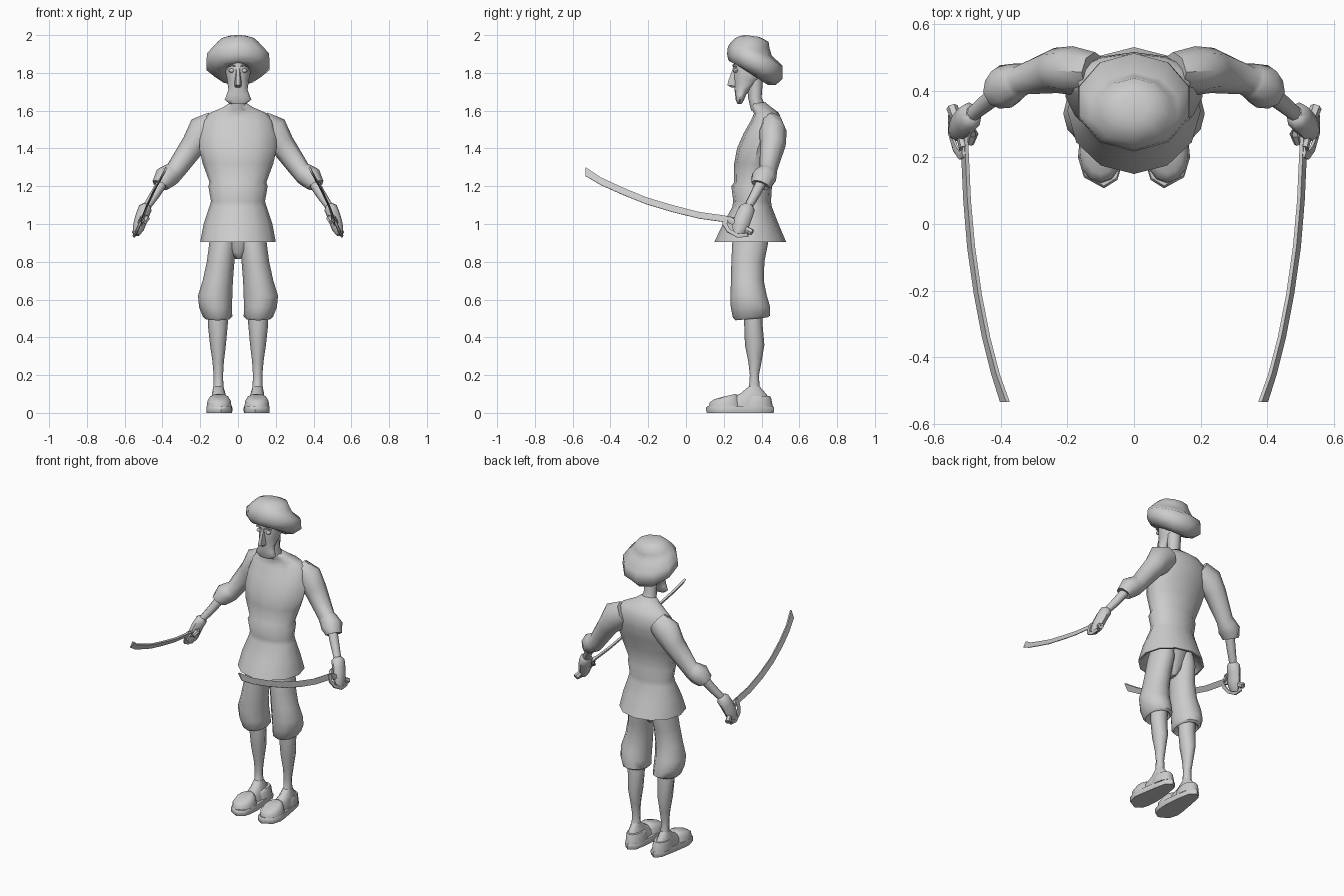
import bpy, bmesh, math
from mathutils import Vector

grey = bpy.data.materials.new("plain_grey")
grey.diffuse_color = (0.6, 0.6, 0.6, 1)


def loft(name, rings, mirror=False, angle=50):
    """Skin a list of closed point rings, capping both ends."""
    bm = bmesh.new()
    vs = [[bm.verts.new(p) for p in r] for r in rings]
    n = len(vs[0])
    for a, b in zip(vs, vs[1:]):
        for i in range(n):
            j = (i + 1) % n
            bm.faces.new((a[i], a[j], b[j], b[i]))
    bm.faces.new(vs[0])
    bm.faces.new(vs[-1])
    bmesh.ops.recalc_face_normals(bm, faces=bm.faces)
    me = bpy.data.meshes.new(name)
    bm.to_mesh(me)
    bm.free()
    me.materials.append(grey)
    ob = bpy.data.objects.new(name, me)
    bpy.context.collection.objects.link(ob)
    bpy.ops.object.select_all(action='DESELECT')
    ob.select_set(True)
    bpy.context.view_layer.objects.active = ob
    bpy.ops.object.shade_smooth_by_angle(angle=math.radians(angle))
    if mirror:
        ob.modifiers.new("mirror", 'MIRROR').use_mirror_merge = False
    return ob


def ring(yf, zf, yb, zb, w, cx=0, n=12):
    """Oval from a front point to a back point with half width w."""
    pts = []
    for i in range(n):
        a = 2 * math.pi * i / n
        t = (1 - math.cos(a)) / 2
        pts.append((cx + w * math.sin(a), yf + (yb - yf) * t, zf + (zb - zf) * t))
    return pts


def flat(z, yf, yb, w, cx=0, n=12):
    return ring(yf, z, yb, z, w, cx, n)


def tube(path, n=8):
    """Rings along a path of (x, y, z, radius across, radius in depth)."""
    ps = [Vector(p[:3]) for p in path]
    out = []
    for i, p in enumerate(path):
        t = (ps[min(i + 1, len(ps) - 1)] - ps[max(i - 1, 0)]).normalized()
        ref = Vector((0, 1, 0)) if abs(t.y) < 0.8 else Vector((0, 0, 1))
        s = (ref - t * ref.dot(t)).normalized()
        u = t.cross(s)
        out.append([ps[i] + u * p[3] * math.cos(2 * math.pi * k / n)
                    + s * p[4] * math.sin(2 * math.pi * k / n) for k in range(n)])
    return out


# Tunic with flared hem, belt line and shoulders
loft("tunic", [
    flat(.97, .23, .45, .14), flat(.905, .165, .515, .188), flat(.905, .15, .53, .2),
    flat(1.00, .195, .49, .182), flat(1.09, .245, .455, .152), flat(1.12, .25, .45, .143),
    flat(1.20, .24, .455, .157), flat(1.22, .255, .45, .15), flat(1.32, .255, .47, .187),
    flat(1.40, .27, .49, .205), ring(.305, 1.48, .515, 1.48, .205),
    ring(.345, 1.55, .51, 1.545, .19), ring(.36, 1.585, .49, 1.59, .15),
    ring(.345, 1.615, .45, 1.62, .08), ring(.34, 1.635, .42, 1.645, .045)])

# Sleeves with puffed cuffs
loft("sleeve", tube([
    (.12, .455, 1.53, .07, .06), (.185, .46, 1.49, .088, .073), (.235, .46, 1.42, .066, .068),
    (.33, .435, 1.285, .053, .047), (.352, .428, 1.265, .058, .055),
    (.385, .412, 1.245, .062, .068), (.412, .395, 1.205, .046, .052),
    (.402, .400, 1.215, .028, .03)]), True)

# Forearms, hands and thumbs
loft("forearm", tube([(.385, .41, 1.245, .03, .03), (.44, .365, 1.155, .026, .027),
                      (.495, .32, 1.075, .02, .022)]), True)
loft("hand", tube([
    (.483, .33, 1.10, .022, .025), (.49, .325, 1.085, .036, .042), (.505, .31, 1.05, .035, .045),
    (.518, .295, 1.01, .034, .045), (.528, .285, .975, .03, .042),
    (.54, .275, .945, .018, .024)]), True)
loft("thumb", tube([(.49, .31, 1.06, .016, .016), (.483, .27, 1.03, .017, .017),
                    (.49, .24, 1.01, .010, .010)], 6), True)

# Curved sabre blades: flat strips lying in a leaning plane
lean = Vector((-.45, 0, .89))
thick = Vector((.89, 0, .45)) * .006


def blade(path):
    out = []
    for x, y, z, w in path:
        c, h = Vector((x, y, z)), lean * w
        out.append([c + h + thick, c + h - thick, c - h - thick * .3, c - h + thick * .3])
    return out


loft("sabre_blade", blade([
    (.512, .29, 1.01, .017), (.508, .20, 1.027, .018), (.502, .07, 1.045, .018),
    (.490, -.07, 1.08, .019), (.470, -.21, 1.122, .019), (.445, -.34, 1.175, .02),
    (.417, -.45, 1.225, .021), (.389, -.533, 1.277, .025)]), True, 30)

# Sabre grip, pommel and knuckle guard
loft("sabre_grip", tube([(.510, .225, 1.025, .014, .02), (.525, .29, .99, .014, .016),
                         (.545, .35, .955, .018, .018)], 6), True)
loft("knuckle_guard", tube([
    (.508, .215, 1.04, .008, .018), (.520, .205, 1.00, .008, .014), (.535, .225, .965, .008, .012),
    (.550, .275, .938, .008, .012), (.549, .325, .942, .008, .012),
    (.545, .348, .965, .008, .012)], 6), True)

# Baggy breeches and the seat joining them
loft("breeches_leg", [
    flat(.97, .26, .43, .06, .075), flat(.90, .245, .435, .072, .080),
    flat(.80, .24, .415, .073, .092), flat(.70, .238, .412, .080, .107),
    flat(.62, .235, .428, .091, .121), flat(.56, .237, .446, .087, .119),
    ring(.248, .505, .446, .515, .078, .108), ring(.262, .49, .43, .505, .066, .108),
    flat(.53, .31, .40, .05, .108)], True)
loft("breeches_seat", [flat(.815, .30, .375, .015), flat(.85, .27, .40, .05),
                       flat(.97, .26, .43, .12)])

# Bare shins
loft("shin", [flat(z, a, b, w, c, 8) for z, a, b, w, c in [
    (.55, .305, .405, .052, .107), (.47, .308, .405, .053, .107), (.36, .312, .415, .042, .106),
    (.27, .33, .40, .030, .105), (.20, .338, .386, .025, .104), (.13, .333, .39, .027, .104),
    (.09, .30, .41, .035, .1)]], True)

# Feet and slippers: sole, heel, instep and strapped toe cap
loft("foot", [flat(.03, .15, .455, .046, .098), flat(.065, .20, .45, .043, .1),
              flat(.10, .285, .425, .036, .102), flat(.14, .333, .39, .027, .104)], True)
loft("slipper_back", [flat(.03, .28, .46, .054, .094), flat(.075, .29, .452, .050, .096),
                      flat(.09, .31, .445, .044, .097)], True)
loft("slipper_toe", [
    ring(.122, .03, .30, .03, .066, .1), ring(.125, .055, .29, .07, .062, .1),
    ring(.150, .072, .275, .095, .050, .1), ring(.195, .085, .262, .1, .034, .1)], True)
outline = [(.09, .107), (.05, .132), (.035, .18), (.03, .25), (.04, .36), (.055, .44),
           (.092, .467), (.128, .44), (.145, .36), (.163, .25), (.168, .2), (.15, .14)]


def sole(z, s):
    return [(.1 + (x - .1) * s, .287 + (y - .287) * s, z) for x, y in outline]


loft("slipper_sole", [sole(0, .98), sole(.012, 1), sole(.028, 1), sole(.036, .96)], True)

# Neck and bearded head
loft("neck", [ring(.345, 1.60, .43, 1.61, .055, n=8), flat(1.67, .328, .40, .04, n=8),
              flat(1.80, .32, .41, .045, n=8)])
loft("head", [
    flat(1.635, .272, .294, .042), flat(1.658, .263, .308, .071), flat(1.685, .26, .318, .06),
    ring(.256, 1.72, .335, 1.705, .051), ring(.252, 1.77, .39, 1.755, .058),
    ring(.25, 1.82, .42, 1.79, .067), ring(.258, 1.88, .42, 1.85, .06)])

# Nose, eyes and brows
loft("nose", [
    [(-.008, .25, 1.83), (.008, .25, 1.83), (.010, .265, 1.83), (-.010, .265, 1.83)],
    [(-.010, .222, 1.752), (.010, .222, 1.752), (.020, .265, 1.75), (-.020, .265, 1.75)],
    [(-.010, .220, 1.735), (.010, .220, 1.735), (.020, .262, 1.73), (-.020, .262, 1.73)],
    [(-.005, .24, 1.722), (.005, .24, 1.722), (.012, .262, 1.722), (-.012, .262, 1.722)]], angle=35)
loft("eye", [flat(1.812 + .011 * math.sin(a), .264 - .014 * math.cos(a), .264 + .014 * math.cos(a),
                  .016 * math.cos(a), .034, 8) for a in (-1.3, -.7, 0, .7, 1.3)], True)
loft("brow", tube([(.014, .25, 1.836, .004, .005), (.034, .252, 1.842, .005, .006),
                   (.054, .266, 1.832, .003, .004)], 6), True)

# Puffy hat: rolled brim tipped backwards and a low crown
loft("hat", [ring(*r, n=10) for r in [
    (.285, 1.85, .40, 1.76, .06), (.25, 1.855, .435, 1.735, .085),
    (.225, 1.865, .475, 1.735, .13), (.217, 1.90, .512, 1.77, .176),
    (.222, 1.94, .512, 1.838, .172), (.24, 1.965, .455, 1.89, .138),
    (.262, 1.985, .442, 1.93, .112), (.285, 1.995, .437, 1.965, .09),
    (.315, 2.0, .39, 1.99, .045)]], angle=60)
